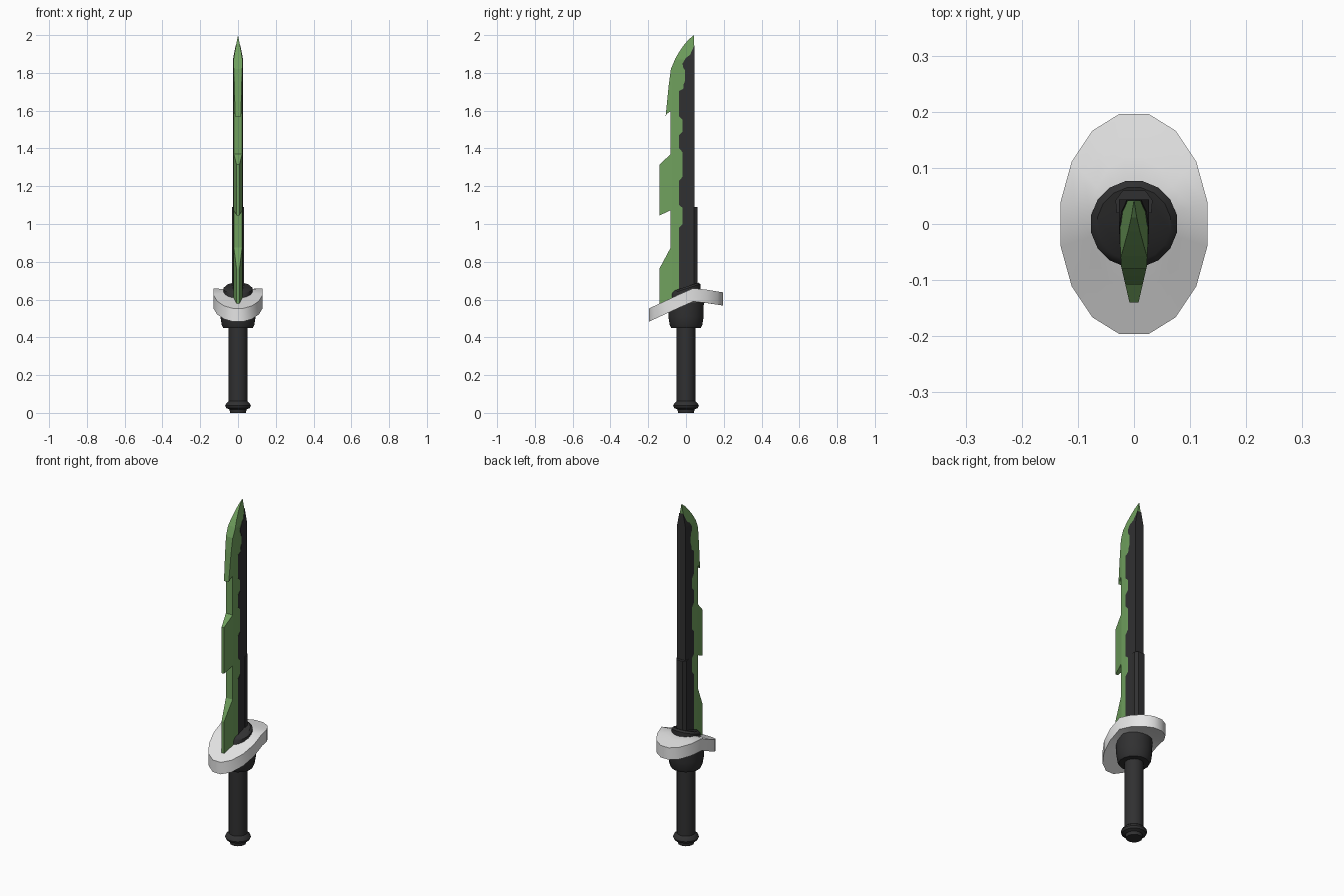
import bpy, bmesh, math

if "Cube" in bpy.data.objects:
    bpy.data.objects.remove(bpy.data.objects["Cube"])


def material(name, rgb):
    m = bpy.data.materials.new(name)
    m.diffuse_color = (*rgb, 1)
    m.use_nodes = True
    m.node_tree.nodes["Principled BSDF"].inputs["Base Color"].default_value = m.diffuse_color
    return m


GREEN = material("blade green", (0.16, 0.35, 0.11))
DARK = material("charcoal", (0.03, 0.03, 0.031))
WHITE = material("guard white", (0.78, 0.78, 0.78))


def finish(bm, name, mat, angle=None):
    bmesh.ops.remove_doubles(bm, verts=bm.verts, dist=0.0002)
    bmesh.ops.recalc_face_normals(bm, faces=bm.faces)
    me = bpy.data.meshes.new(name)
    bm.to_mesh(me)
    bm.free()
    me.materials.append(mat)
    if angle:
        me.shade_smooth()
        me.set_sharp_from_angle(angle=math.radians(angle))
    ob = bpy.data.objects.new(name, me)
    bpy.context.collection.objects.link(ob)
    return ob


def interp(t, pts):
    if t <= pts[0][0]:
        return pts[0][1]
    for (a, p), (b, q) in zip(pts, pts[1:]):
        if t <= b:
            return p + (q - p) * (t - a) / (b - a)
    return pts[-1][1]


def half_width(y, z):
    w = interp(y, [(-0.14, 0.008), (-0.075, 0.023), (-0.03, 0.025)])
    return w * min(1, max(0, (2 - z) / 0.13))


def blade_part(name, outline, mat, extra=0):
    """Side outline (y, z) given a thickness that thins to the edge and the tip."""
    bm = bmesh.new()
    f = bm.faces.new([bm.verts.new((1, y, z)) for y, z in outline])
    ext = bmesh.ops.extrude_face_region(bm, geom=[f], use_keep_orig=True)
    for v in ext["geom"]:
        if isinstance(v, bmesh.types.BMVert):
            v.co.x = -1
    bmesh.ops.triangulate(bm, faces=bm.faces)
    for co, no in [((0, -0.075, 0), (0, 1, 0)), ((0, -0.03, 0), (0, 1, 0)),
                   ((0, 0, 1.87), (0, 0, 1))]:
        bmesh.ops.bisect_plane(bm, geom=bm.verts[:] + bm.edges[:] + bm.faces[:],
                               plane_co=co, plane_no=no, dist=1e-5)
    for v in bm.verts:
        v.co.x = math.copysign(half_width(v.co.y, v.co.z) + extra, v.co.x)
    return finish(bm, name, mat)


# Toothed green blade
blade_part("blade", [
    (0.042, 2.0), (0.012, 1.975), (-0.013, 1.945), (-0.037, 1.91), (-0.057, 1.875),
    (-0.08, 1.82), (-0.092, 1.73), (-0.108, 1.57), (-0.1, 1.585), (-0.081, 1.597),
    (-0.081, 1.37), (-0.14, 1.315), (-0.14, 1.045), (-0.081, 1.073), (-0.081, 0.875),
    (-0.14, 0.765), (-0.14, 0.575), (0.0, 0.6), (0.042, 0.6)], GREEN)

# Dark wavy layer along the back of the blade
blade_part("blade_back_layer", [
    (0.044, 1.945), (0.032, 1.92), (0.022, 1.895), (0.0, 1.88), (-0.018, 1.85),
    (-0.016, 1.83), (-0.006, 1.815), (-0.004, 1.76), (-0.012, 1.74), (-0.015, 1.715),
    (-0.036, 1.705), (-0.036, 1.57), (-0.018, 1.55), (-0.018, 1.49), (-0.036, 1.47),
    (-0.036, 1.4), (-0.018, 1.38), (-0.018, 1.25), (-0.036, 1.23), (-0.036, 1.1),
    (-0.018, 1.085), (-0.018, 1.0), (-0.036, 0.98), (-0.036, 0.6), (0.044, 0.6)],
    DARK, 0.002)

# Spine brace on the lower back of the blade
bm = bmesh.new()
section = [(0.031, 0.02), (0.033, 0.042), (0.02, 0.06)]
section += [(-x, y) for x, y in reversed(section)]
f = bm.faces.new([bm.verts.new((x, y, 0.6)) for x, y in section])
ext = bmesh.ops.extrude_face_region(bm, geom=[f], use_keep_orig=True)
for v in ext["geom"]:
    if isinstance(v, bmesh.types.BMVert):
        v.co.z = 1.09
finish(bm, "spine_brace", DARK)


def stack(name, rings, mat, n=16, bend=None, angle=40):
    """Closed stack of elliptical rings (rx, ry, z), optionally bent along y."""
    bm = bmesh.new()
    loops = []
    for rx, ry, z in rings:
        loop = []
        for i in range(n):
            a = 2 * math.pi * (i + 0.5) / n
            x, y = rx * math.cos(a), ry * math.sin(a)
            loop.append(bm.verts.new((x, y, z + (bend(y) if bend else 0))))
        loops.append(loop)
    for a, b in zip(loops, loops[1:]):
        for i in range(n):
            j = (i + 1) % n
            bm.faces.new((a[i], a[j], b[j], b[i]))
    bm.faces.new(loops[0][::-1])
    bm.faces.new(loops[-1])
    return finish(bm, name, mat, angle)


# Oval guard, bent down at the front and slightly at the back
def guard_bend(y):
    return interp(y, [(-0.196, 0.553), (-0.04, 0.625), (0.0, 0.647), (0.038, 0.66),
                      (0.11, 0.652), (0.196, 0.638)])


RX, RY = 0.1335, 0.2
stack("guard", [(RX * s, RY * s, z) for s, z in
                [(0.3, -0.07), (0.6, -0.07), (0.8, -0.07), (1, -0.07),
                 (1, 0), (0.8, 0), (0.6, 0), (0.3, 0)]], WHITE, bend=guard_bend)

# Tilted collar around the root of the blade
stack("upper_collar", [(0.078, 0.078, -0.07), (0.078, 0.078, -0.005), (0.066, 0.066, 0.006)],
      DARK, bend=lambda y: 0.662 + 0.33 * y)

# Cup below the guard
stack("lower_collar", [(0.08, 0.08, 0.45), (0.088, 0.088, 0.465), (0.095, 0.095, 0.51),
                       (0.096, 0.096, 0.585)], DARK)

# Grip with flared pommel
stack("grip", [(0.05, 0.05, 0.03), (0.05, 0.05, 0.47)], DARK)
stack("pommel", [(r, r, z) for r, z in
                 [(0.043, 0), (0.046, 0.018), (0.064, 0.026), (0.069, 0.038),
                  (0.064, 0.05), (0.05, 0.062)]], DARK)
